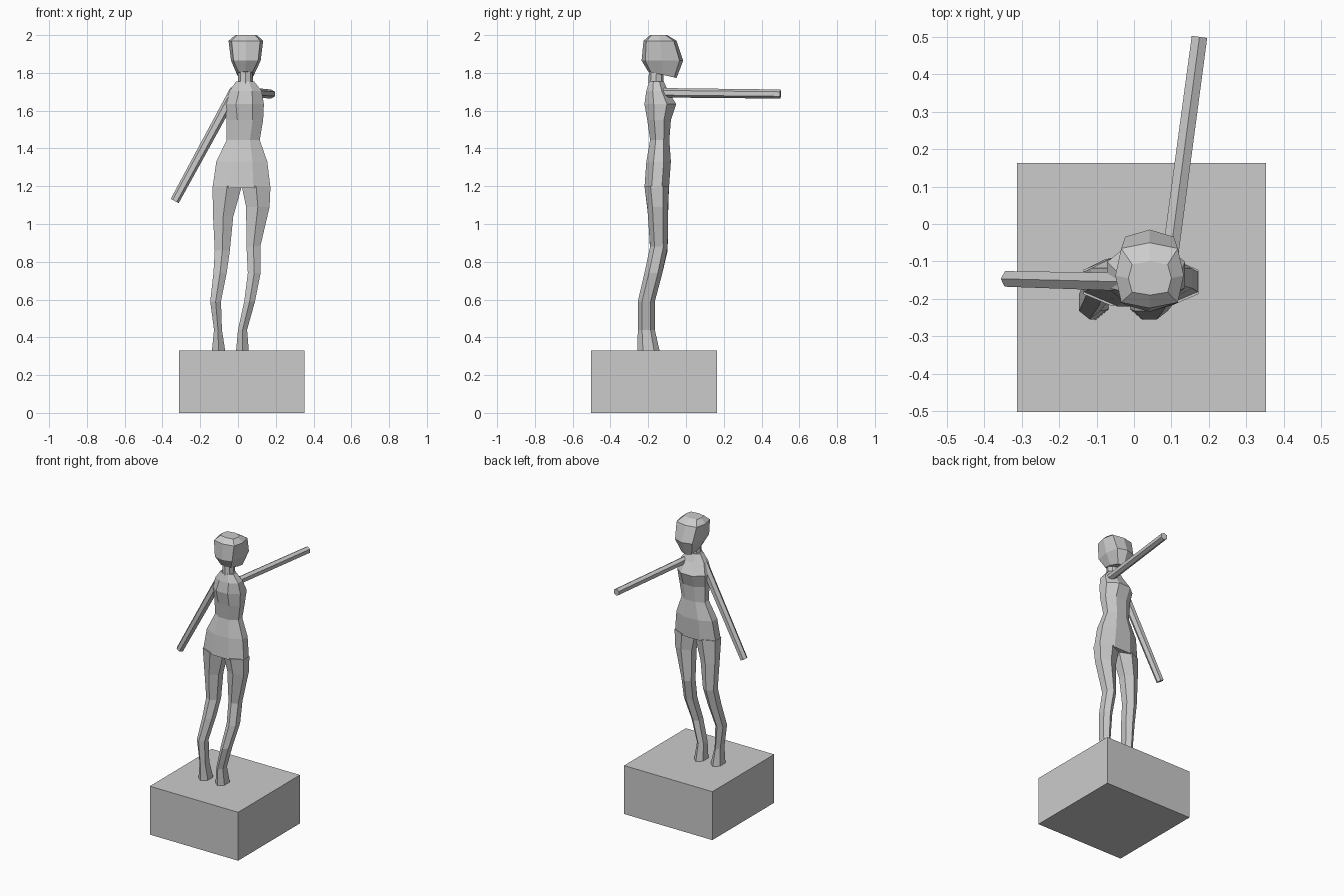
import bpy, bmesh, math
from mathutils import Vector

if "Cube" in bpy.data.objects:
    bpy.data.objects.remove(bpy.data.objects["Cube"])


def finish(name, bm):
    bmesh.ops.recalc_face_normals(bm, faces=bm.faces)
    mesh = bpy.data.meshes.new(name)
    bm.to_mesh(mesh)
    bm.free()
    ob = bpy.data.objects.new(name, mesh)
    bpy.context.collection.objects.link(ob)
    return ob


def loft(name, sections, n=8, turn=0.0, square=1.0, tilt=None):
    """Skin rings given by their bounds (x0, x1, y0, y1, z), flat shaded."""
    bm = bmesh.new()
    unit = []
    for i in range(n):
        a = 2 * math.pi * i / n + turn
        c, s = round(math.cos(a), 6), round(math.sin(a), 6)
        unit.append((math.copysign(abs(c) ** square, c),
                     math.copysign(abs(s) ** square, s)))
    mx = max(abs(u[0]) for u in unit)
    my = max(abs(u[1]) for u in unit)
    rings = []
    for k, (x0, x1, y0, y1, z) in enumerate(sections):
        t = tilt[k] if tilt else 0
        rings.append([bm.verts.new(((x0 + x1) / 2 + u / mx * (x1 - x0) / 2,
                                    (y0 + y1) / 2 + v / my * (y1 - y0) / 2,
                                    z + t * v)) for u, v in unit])
    for a, b in zip(rings, rings[1:]):
        for i in range(n):
            j = (i + 1) % n
            bm.faces.new((a[i], a[j], b[j], b[i]))
    bm.faces.new(rings[0])
    bm.faces.new(rings[-1])
    return finish(name, bm)


def rod(name, start, end, r0, r1):
    """Straight six-sided bar between two points."""
    a, b = Vector(start), Vector(end)
    bm = bmesh.new()
    bmesh.ops.create_cone(bm, cap_ends=True, segments=6, radius1=r0, radius2=r1,
                          depth=(b - a).length)
    rot = (b - a).to_track_quat('Z', 'Y').to_matrix()
    for v in bm.verts:
        v.co = rot @ v.co + (a + b) / 2
    return finish(name, bm)


# Plinth
bm = bmesh.new()
bmesh.ops.create_cube(bm, size=1)
for v in bm.verts:
    v.co = (0.02 + v.co.x * 0.666, -0.17 + v.co.y * 0.666, 0.165 + v.co.z * 0.33)
finish("plinth", bm)

# Torso, hips to shoulders
loft("torso", [
    (-0.135, 0.172, -0.22, -0.09, 1.19),
    (-0.115, 0.155, -0.21, -0.08, 1.33),
    (-0.06, 0.115, -0.19, -0.088, 1.445),
    (-0.06, 0.133, -0.205, -0.08, 1.55),
    (-0.072, 0.137, -0.22, -0.052, 1.635),
    (-0.045, 0.125, -0.21, -0.095, 1.705),
    (-0.01, 0.085, -0.195, -0.118, 1.755),
], turn=math.pi / 8)

# Neck
loft("neck", [(0.0, 0.08, -0.2, -0.118, 1.73),
              (0.002, 0.076, -0.195, -0.118, 1.83)])

# Head, chin lower at the front
loft("head", [
    (-0.005, 0.085, -0.2, -0.05, 1.79),
    (-0.037, 0.12, -0.235, -0.015, 1.865),
    (-0.05, 0.133, -0.225, -0.05, 1.97),
    (-0.015, 0.1, -0.19, -0.1, 2.0),
], square=0.55, tilt=(-0.017, 0, 0, 0))

# Legs, hip to foot
turn6 = math.pi / 6
loft("left_leg", [
    (-0.135, 0.02, -0.22, -0.09, 1.2),
    (-0.132, -0.025, -0.2, -0.095, 1.04),
    (-0.123, -0.043, -0.19, -0.097, 0.86),
    (-0.13, -0.06, -0.22, -0.125, 0.74),
    (-0.147, -0.09, -0.255, -0.165, 0.59),
    (-0.127, -0.085, -0.255, -0.165, 0.44),
    (-0.138, -0.068, -0.257, -0.14, 0.33),
], n=6, turn=turn6)
loft("right_leg", [
    (0.02, 0.172, -0.22, -0.09, 1.2),
    (0.043, 0.167, -0.205, -0.095, 1.09),
    (0.045, 0.118, -0.19, -0.097, 0.88),
    (0.052, 0.12, -0.22, -0.125, 0.74),
    (0.033, 0.09, -0.255, -0.165, 0.59),
    (0.0, 0.048, -0.255, -0.165, 0.44),
    (-0.01, 0.057, -0.257, -0.14, 0.33),
], n=6, turn=turn6)

# Arms, one lowered to the side and one stretched forward
rod("lowered_arm", (-0.015, -0.155, 1.71), (-0.335, -0.147, 1.122), 0.028, 0.024)
rod("raised_arm", (0.088, -0.15, 1.695), (0.175, 0.5, 1.688), 0.025, 0.024)
